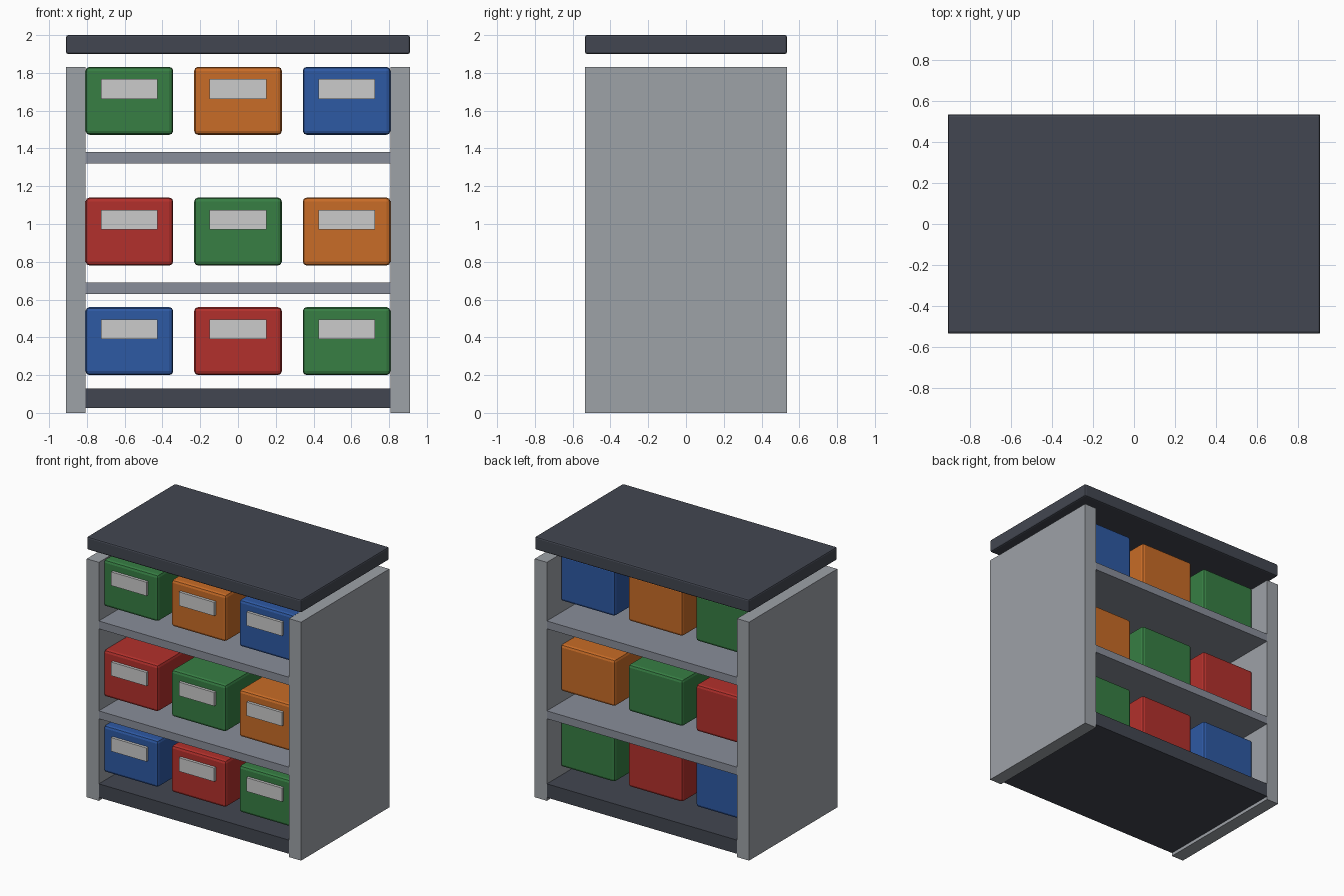
import bpy

if "Cube" in bpy.data.objects:
    bpy.data.objects.remove(bpy.data.objects["Cube"])


def material(name, rgb):
    m = bpy.data.materials.new(name)
    m.diffuse_color = (*rgb, 1)
    m.use_nodes = True
    m.node_tree.nodes["Principled BSDF"].inputs["Base Color"].default_value = m.diffuse_color
    return m


def box(name, lo, hi, mat, bevel=0, segments=1):
    """Box between two corners, with an optional edge bevel."""
    bpy.ops.mesh.primitive_cube_add(
        size=1, location=[(a + b) / 2 for a, b in zip(lo, hi)])
    ob = bpy.context.object
    ob.name = name
    ob.scale = [b - a for a, b in zip(lo, hi)]
    bpy.ops.object.transform_apply(location=False, rotation=False, scale=True)
    ob.data.materials.append(mat)
    if bevel:
        mod = ob.modifiers.new("edge_bevel", 'BEVEL')
        mod.width = bevel
        mod.segments = segments
    return ob


DARK = material("dark_slate", (0.055, 0.062, 0.082))
PANEL = material("panel_grey", (0.34, 0.36, 0.39))
SHELF = material("shelf_grey", (0.25, 0.27, 0.32))
LABEL = material("label_white", (0.72, 0.72, 0.74))
BINS = [("blue", material("blue", (0.027, 0.10, 0.37))),
        ("red", material("red", (0.45, 0.03, 0.025))),
        ("green", material("green", (0.038, 0.21, 0.057))),
        ("orange", material("orange", (0.58, 0.15, 0.02)))]

W, IN, D = 0.91, 0.807, 0.535   # outer half width, inner half width, half depth

# Cabinet: raised top, side panels, base and shelves
box("top_slab", (-W, -D, 1.90), (W, D, 2.0), DARK, 0.011, 2)
box("left_panel", (-W, -D, 0), (-IN, D, 1.83), PANEL)
box("right_panel", (IN, -D, 0), (W, D, 1.83), PANEL)
box("base_slab", (-IN, -D, 0.025), (IN, D, 0.13), DARK)
for i, z in enumerate((0.63, 1.32)):
    box(f"shelf_{i + 1}", (-IN, -D, z), (IN, D, z + 0.06), SHELF)

# Storage bins with front labels, colours shifting one step per row
for row, z in enumerate((0.20, 0.78, 1.472)):
    for col, x in enumerate((-0.575, 0, 0.575)):
        colour, mat = BINS[(row + col) % 4]
        tag = f"{row + 1}_{col + 1}"
        box(f"{colour}_bin_{tag}", (x - 0.232, -0.482, z),
            (x + 0.232, 0.375, z + 0.36), mat, 0.021, 2)
        box(f"bin_label_{tag}", (x - 0.15, -0.503, z + 0.19),
            (x + 0.15, -0.475, z + 0.295), LABEL)
